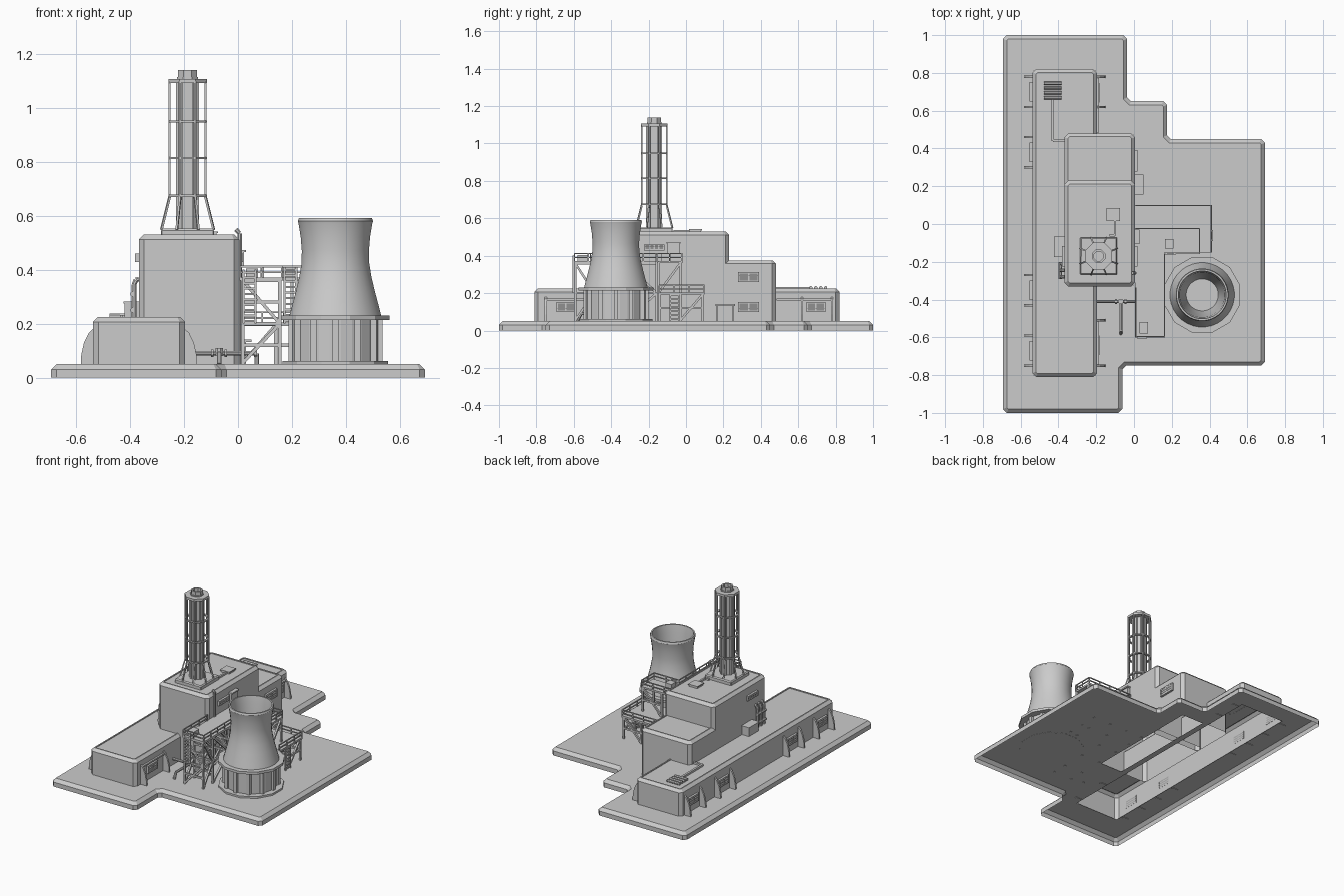
import bpy, bmesh, math
from mathutils import Vector, Matrix

cube = bpy.data.objects.get("Cube")
if cube:
    bpy.data.objects.remove(cube, do_unlink=True)


# ---- helpers -------------------------------------------------------------
def finish(name, bm, normals=True):
    if normals:
        bmesh.ops.recalc_face_normals(bm, faces=bm.faces)
    mesh = bpy.data.meshes.new(name)
    bm.to_mesh(mesh)
    bm.free()
    obj = bpy.data.objects.new(name, mesh)
    bpy.context.collection.objects.link(obj)
    return obj


def add_box(bm, lo, hi):
    lo, hi = Vector(lo), Vector(hi)
    mat = Matrix.Translation((lo + hi) / 2) @ Matrix.Diagonal((*(hi - lo), 1))
    bmesh.ops.create_cube(bm, size=1, matrix=mat)


def add_bar(bm, a, b, width=0.008, sides=4):
    a, b = Vector(a), Vector(b)
    d = b - a
    turn = d.to_track_quat('Z', 'Y').to_matrix().to_4x4()
    spin = Matrix.Rotation(math.pi / sides, 4, 'Z')
    r = width / 2 / math.cos(math.pi / sides)
    bmesh.ops.create_cone(bm, cap_ends=True, segments=sides, radius1=r, radius2=r,
                          depth=d.length, matrix=Matrix.Translation((a + b) / 2) @ turn @ spin)


def boxes(name, pairs):
    bm = bmesh.new()
    for lo, hi in pairs:
        add_box(bm, lo, hi)
    finish(name, bm)


def bars(name, paths, width=0.008, sides=4):
    bm = bmesh.new()
    for path in paths:
        for a, b in zip(path, path[1:]):
            add_bar(bm, a, b, width, sides)
    finish(name, bm)


def rect(x0, x1, y0, y1):
    return [(x0, y0), (x1, y0), (x1, y1), (x0, y1)]


def chamfer(points, size):
    pts = [Vector(p) for p in points]
    out = []
    for i, p in enumerate(pts):
        out.append(p + (pts[i - 1] - p).normalized() * size)
        out.append(p + (pts[(i + 1) % len(pts)] - p).normalized() * size)
    return out


def inset(pts, dist):
    out = []
    for i, p in enumerate(pts):
        d1 = (p - pts[i - 1]).normalized()
        d2 = (pts[(i + 1) % len(pts)] - p).normalized()
        n1, n2 = Vector((-d1.y, d1.x)), Vector((-d2.y, d2.x))
        out.append(p + (n1 + n2) * dist / (1 + n1.dot(n2)))
    return out


def slab(name, outline, levels, corner=0.02, holes=()):
    """Open-bottomed stack of inset outlines, each level (inset, height); the top may have holes."""
    bm = bmesh.new()
    base = chamfer(outline, corner)
    rings = [[bm.verts.new((*p, z)) for p in inset(base, d)] for d, z in levels]
    for low, high in zip(rings, rings[1:]):
        for i in range(len(low)):
            j = (i + 1) % len(low)
            bm.faces.new((low[i], low[j], high[j], high[i]))
    if holes:
        top = rings[-1]
        border = [bm.edges.get((top[i - 1], top[i])) for i in range(len(top))]
        for hole in holes:
            loop = [bm.verts.new((*p, levels[-1][1])) for p in hole]
            border += [bm.edges.new((loop[i - 1], loop[i])) for i in range(len(loop))]
        fill = bmesh.ops.triangle_fill(bm, use_beauty=True, edges=border, normal=(0, 0, 1))
        for face in fill["geom"]:
            if isinstance(face, bmesh.types.BMFace):
                face.normal_update()
                if face.normal.z < 0:
                    face.normal_flip()
    else:
        bm.faces.new(rings[-1])
    finish(name, bm, normals=False)


def lathe(name, profile, centre, sides):
    bm = bmesh.new()
    verts = [bm.verts.new((r, 0, z)) for r, z in profile]
    edges = [bm.edges.new(e) for e in zip(verts, verts[1:])]
    bmesh.ops.spin(bm, geom=verts + edges, axis=(0, 0, 1), cent=(0, 0, 0),
                   steps=sides, angle=math.tau, use_duplicate=False)
    bmesh.ops.remove_doubles(bm, verts=bm.verts, dist=1e-4)
    bmesh.ops.rotate(bm, verts=bm.verts, matrix=Matrix.Rotation(math.pi / sides, 3, 'Z'))
    obj = finish(name, bm)
    obj.location = (*centre, 0)
    return obj


def polar(centre, r, angle, z):
    return (centre[0] + r * math.cos(angle), centre[1] + r * math.sin(angle), z)


HALL_L, HALL_R, WALL_L, WALL_R = -.538, -.197, -.368, .005

# ---- ground plate: a hollow tray, open beneath the buildings -------------
outline = [(-.693, -1), (-.062, -1), (-.062, -.75), (.693, -.75), (.693, .45),
           (.175, .45), (.175, .65), (-.036, .65), (-.036, 1), (-.693, 1)]
slab("ground_plate", outline, [(0, 0), (0, .03), (.02, .05)],
     holes=(rect(HALL_L + .008, HALL_R - .008, -.802, .812), rect(-.165, WALL_R - .008, -.322, .472)))


# ---- buildings with parapet roofs ----------------------------------------
def building(name, box, top):
    slab(name, rect(*box), [(0, .05), (0, top - .018), (.018, top), (.026, top), (.026, top - .005)])


building("long_hall", (HALL_L, HALL_R, -.81, .82), .225)
building("main_block", (WALL_L, WALL_R, -.33, .23), .53)
building("rear_block", (WALL_L, WALL_R, .18, .48), .375)

# ---- hall buttresses ------------------------------------------------------
profile = [(0, .047), (.045, .047), (.043, .085), (.033, .13), (.016, .165), (0, .18)]
left_rows = [.78, .62, .46, .3, -.27, -.43, -.59, -.75]
right_rows = [.78, .62, -.51, -.75]
bm = bmesh.new()
for x, side, rows in ((HALL_L, -1, left_rows), (HALL_R, 1, right_rows)):
    for y in rows:
        ends = [[bm.verts.new((x + side * d, y + t, z)) for d, z in profile] for t in (-.006, .006)]
        bm.faces.new(ends[0])
        bm.faces.new(ends[1][::-1])
        for i in range(len(profile)):
            j = (i + 1) % len(profile)
            bm.faces.new((ends[0][i], ends[0][j], ends[1][j], ends[1][i]))
finish("hall_buttresses", bm)
boxes("hall_ledges", [((HALL_R - .002, a, .16), (HALL_R + .012, b, .17)) for a, b in ((-.75, -.51), (.485, .78))])


# ---- windows: raised frame with angled slats on an x-facing wall ---------
def window(name, x, side, y, z, width, height, cols=2, rows=3):
    bm = bmesh.new()
    near, far = sorted((x - side * .001, x + side * .014))
    y0, z0 = y - width / 2, z - height / 2
    for i in range(cols + 1):
        c = y0 + width * i / cols
        add_box(bm, (near, c - .004, z0), (far, c + .004, z0 + height))
    for c in (z0, z0 + height):
        add_box(bm, (near, y0 - .004, c - .004), (far, y0 + width + .004, c + .004))
    for i in range(rows):
        c = z0 + height * (i + .5) / rows
        add_bar(bm, (x + side * .005, y0, c), (x + side * .005, y0 + width, c), .01, 3)
    finish(name, bm)


for n, y in enumerate((.7, .38, -.35, -.67)):
    window(f"hall_left_window_{n}", HALL_L, -1, y, .125, .095, .045)
for n, y in enumerate((.695, -.642)):
    window(f"hall_right_window_{n}", HALL_R, 1, y, .125, .095, .045)
for n, z in enumerate((.125, .287)):
    window(f"rear_window_{n}", WALL_R, 1, .335, z, .105, .045)
for side, x in ((-1, WALL_L), (1, WALL_R)):
    window(f"main_window_{side}", x, side, -.17, .445, .1, .024, 4, 1)
door = [((.004, y, .05), (.03, y + .008, .14)) for y in (.162, .248)]
boxes("side_door", door + [((.004, .17, .05), (.012, .248, .132)), ((.004, .157, .132), (.05, .261, .142))])
boxes("wall_duct", [((.004, -.1, .41), (.022, -.035, .465)), ((.004, -.105, .465), (.03, -.03, .474))])

# ---- roof and wall equipment ---------------------------------------------
boxes("roof_unit", [((-.14, .02, .524), (-.08, .08, .536)), ((-.145, .015, .536), (-.075, .085, .542))])
bars("roof_pipe", [[(-.1, .02, .531), (-.1, -.06, .531), (-.13, -.06, .531)]], .012)
boxes("side_unit", [((-.42, -.17, .219), (-.367, -.07, .275)), ((-.424, -.175, .275), (-.367, -.065, .282))])
bars("side_pipes", [[(-.386, y, .219), (-.386, y, .345), (-.378, y, .362), (-.367, y, .366)] for y in (-.21, -.245, -.28)]
     + [[(-.39, -.29, z), (-.39, -.2, z)] for z in (.25, .31)], .018, 8)
bars("hall_vent", [[(-.477, y, .228), (-.385, y, .228)] for y in (.668, .694, .72, .746)], .018, 8)
bars("hall_roof_pipe", [[(-.43, .66, .226), (-.43, .44, .226), (-.366, .44, .226)]], .014)
bars("wall_pipe", [[(.006, -.26, .05), (.006, -.26, .535), (-.008, -.26, .55)]], .016, 8)
bars("ground_pipe", [[(-.198, -.41, .09), (.07, -.41, .09), (.07, -.41, .05)],
                     [(-.07, -.41, .09), (-.07, -.56, .09), (-.07, -.58, .05)]], .016, 8)
bars("pipe_flanges", [[(x, -.41, .09), (x + .01, -.41, .09)] for x in (-.1, -.05, .06)]
     + [[(-.07, -.41, .08), (-.07, -.41, .11)]], .028, 8)

# ---- chimney with lattice frame ------------------------------------------
stack = (-.187, -.17)
slab("chimney_plinth", rect(-.285, -.089, -.268, -.072), [(0, .525), (0, .545), (.006, .552)], .003)
lathe("chimney_shaft", [(.042, .55), (.042, 1.115), (.038, 1.115), (.038, 1.14), (.027, 1.14), (.027, 1.08), (0, 1.08)], stack, 8)
angles = [math.tau * (i + .5) / 8 for i in range(8)]
bars("chimney_ribs", [[polar(stack, .041, a, .55), polar(stack, .041, a, 1.1)] for a in angles], .01)
bars("chimney_legs", [[polar(stack, .105, a, .548), polar(stack, .072, a, .67), polar(stack, .072, a, 1.1)]
                      for a in angles], .008)
for n, (z, h) in enumerate(((.67, .008), (.81, .008), (.945, .008), (1.092, .016))):
    inner = .042 if n == 3 else .062
    lathe(f"chimney_ring_{n}", [(inner, z), (.077, z), (.077, z + h), (inner, z + h), (inner, z)], stack, 8)

# ---- cooling tower --------------------------------------------------------
tower = (.361, -.375)
shell = lathe("cooling_tower", [(.172, .225), (.163, .26), (.147, .32), (.134, .375), (.126, .425), (.125, .47),
                                (.129, .52), (.137, .57), (.14, .58), (.136, .592), (.127, .592), (.119, .54),
                                (.112, .45), (.1, .33), (.085, .24), (0, .24)], tower, 32)
shell.select_set(True)
bpy.context.view_layer.objects.active = shell
bpy.ops.object.shade_smooth_by_angle(angle=math.radians(30))
lathe("tower_drum", [(.16, .06), (.16, .215)], tower, 24)
lathe("tower_foot", [(0, .049), (.202, .049), (.202, .062), (0, .062)], tower, 12)
lathe("tower_walkway", [(.15, .213), (.207, .213), (.207, .23), (.15, .23), (.15, .213)], tower, 12)
bars("tower_columns", [[polar(tower, .163, math.tau * i / 12, .06), polar(tower, .163, math.tau * i / 12, .215)]
                       for i in range(12)], .022)


# ---- access platforms -----------------------------------------------------
def railing(name, path, z, height=.042):
    paths = [[(*p, z + h) for p in path] for h in (height, height / 2)]
    for a, b in zip(path, path[1:]):
        a, b = Vector(a), Vector(b)
        count = max(1, round((b - a).length / .075))
        for i in range(count + 1):
            p = a.lerp(b, i / count)
            paths.append([(*p, z), (*p, z + height)])
    bars(name, paths, .006)


boxes("upper_platform", [((.005, -.6, .36), (.165, -.15, .372)), ((.005, -.15, .36), (.35, -.02, .372))])
boxes("lower_platform", [((.005, -.15, .192), (.412, .1, .204))])
railing("upper_railing", [(.01, -.34), (.01, -.596), (.162, -.596), (.162, -.155), (.347, -.155), (.347, -.023), (.01, -.023)], .37)
railing("lower_railing", [(.408, -.145), (.408, .097), (.01, .097)], .2)

frame = []
rows = [-.592, -.49, -.32, -.157]
levels = [.05, .12, .2, .28, .36]
for y in rows:
    frame += [[(x, y, .048), (x, y, .365)] for x in (.018, .155)]
    frame += [[(.018, y, z), (.155, y, z)] for z in levels[1:]]
    frame += [[(.018, y, .055), (.155, y, .2)], [(.155, y, .2), (.018, y, .36)]]
for x in (.018, .155):
    for a, b in zip(rows, rows[1:]):
        frame += [[(x, a, z), (x, b, z)] for z in (.2, .36)]
        frame += [[(x, a, .055), (x, b, .2)], [(x, b, .2), (x, a, .36)]]
for x, y in ((.2, -.03), (.343, -.03), (.343, -.148), (.018, -.03)):
    frame.append([(x, y, .048), (x, y, .365)])
frame += [[(.2, -.03, .2), (.343, -.03, .36)], [(.343, -.148, .2), (.343, -.03, .36)], [(.2, -.03, .28), (.343, -.03, .28)]]
for x in (.018, .14, .27, .4):
    frame.append([(x, .09, .048), (x, .09, .195)])
for y in (-.14, -.03):
    frame += [[(.4, y, .048), (.4, y, .195)], [(.018, y, .12), (.4, y, .12)]]
frame += [[(.4, -.03, .055), (.4, .09, .195)], [(.4, -.14, .12), (.4, .09, .12)],
          [(.27, .09, .055), (.4, .09, .195)], [(.018, .09, .055), (.14, .09, .195)], [(.018, .09, .12), (.4, .09, .12)]]
bars("platform_frame", frame, .012)


# ---- ladders and small cabinets ------------------------------------------
def ladder(name, a, b, z0, z1):
    count = int((z1 - z0) / .02)
    heights = [z0 + (i + .5) * (z1 - z0) / count for i in range(count)]
    bars(name, [[(*p, z0), (*p, z1)] for p in (a, b)] + [[(*a, z), (*b, z)] for z in heights], .008)


ladder("front_ladder", (.02, -.602), (.065, -.602), .2, .4)
ladder("inner_ladder", (.172, -.16), (.216, -.16), .2, .41)
ladder("lower_ladder", (.414, -.085), (.414, -.035), .05, .2)
boxes("upper_cabinets", [((.165, -.13, .37), (.21, -.08, .41)), ((.03, -.58, .37), (.075, -.52, .405))])
